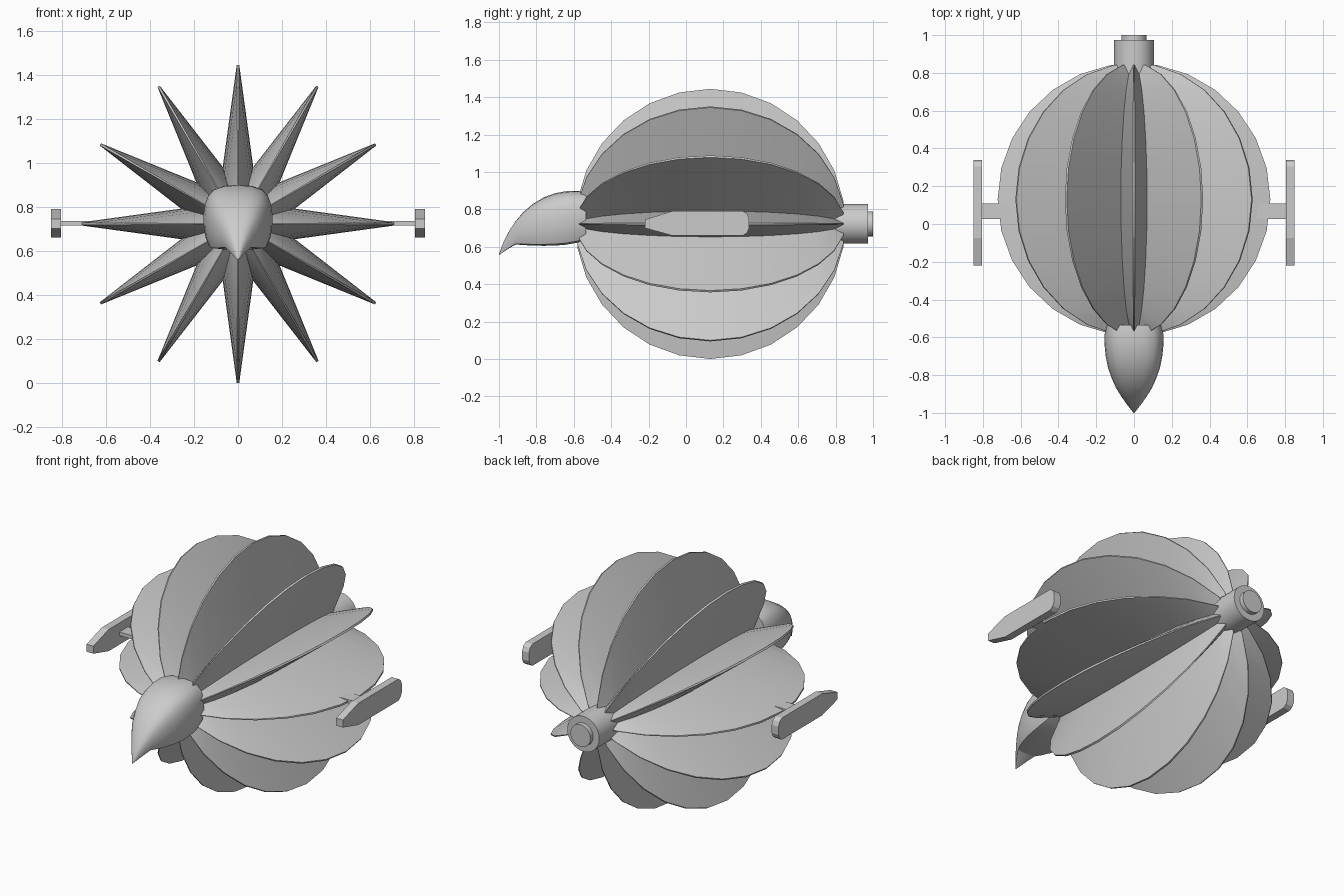
import bpy, bmesh
from math import sin, cos, pi, radians

if "Cube" in bpy.data.objects:
    bpy.data.objects.remove(bpy.data.objects["Cube"])

CZ, CY, R = 0.722, 0.13, 0.722      # body centre and ridge radius


def make(name, verts, faces, smooth=True):
    me = bpy.data.meshes.new(name)
    me.from_pydata(verts, [], faces)
    bm = bmesh.new()
    bm.from_mesh(me)
    bmesh.ops.remove_doubles(bm, verts=bm.verts, dist=1e-5)
    bmesh.ops.recalc_face_normals(bm, faces=bm.faces)
    bm.to_mesh(me)
    bm.free()
    ob = bpy.data.objects.new(name, me)
    bpy.context.collection.objects.link(ob)
    if smooth:
        bpy.ops.object.select_all(action='DESELECT')
        bpy.context.view_layer.objects.active = ob
        ob.select_set(True)
        bpy.ops.object.shade_smooth_by_angle(angle=radians(30))
    return ob


def loft(name, rings, smooth=True):
    """Skin equal-length closed rings and cap both ends."""
    n = len(rings[0])
    verts = [v for r in rings for v in r]
    faces = [(i * n + j, i * n + (j + 1) % n, (i + 1) * n + (j + 1) % n, (i + 1) * n + j)
             for i in range(len(rings) - 1) for j in range(n)]
    faces += [tuple(range(n)), tuple(range(len(verts) - n, len(verts)))]
    return make(name, verts, faces, smooth)


def circle(y, r, n=32):
    return [(r * cos(2 * pi * k / n), y, CZ + r * sin(2 * pi * k / n)) for k in range(n)]


def prism(name, x0, x1, outline):
    return loft(name, [[(x, y, z) for y, z in outline] for x in (x0, x1)], False)


# star-shaped body: twelve thin fins, narrow flat ridges, deep valleys
rings = []
for i in range(13):
    t = radians(10 + 160 * i / 12)
    s, y = sin(t), CY - R * cos(t)
    ring = []
    for k in range(12):
        a = k * pi / 6
        for da, r in ((-0.008, R), (0.008, R), (pi / 12, 0.268)):
            ring.append((r * s * cos(a + da), y, CZ + r * s * sin(a + da)))
    rings.append(ring)
loft("finned_body", rings)

# hooked beak-like nose: (y, half width, top z, bottom z)
stations = [(-0.535, 0.150, 0.893, 0.640), (-0.58, 0.155, 0.899, 0.622),
            (-0.64, 0.156, 0.897, 0.611), (-0.70, 0.150, 0.886, 0.606),
            (-0.76, 0.138, 0.864, 0.605), (-0.82, 0.117, 0.828, 0.606),
            (-0.87, 0.094, 0.785, 0.609), (-0.91, 0.069, 0.738, 0.612),
            (-0.945, 0.045, 0.685, 0.592), (-0.975, 0.022, 0.628, 0.572),
            (-1.0, 0.002, 0.560, 0.555)]
half = [(0.45, 0.0), (0.84, 0.03), (0.95, 0.18), (1.0, 0.38), (1.0, 0.55), (0.96, 0.70),
        (0.87, 0.83), (0.70, 0.93), (0.40, 0.985)]
section = [(0, 0)] + half + [(0, 1)] + [(-x, z) for x, z in reversed(half)]
loft("nose", [[(w * x, y, zb + (zt - zb) * z) for x, z in section]
              for y, w, zt, zb in stations])

# rear pipe with a smaller end plug
loft("rear_pipe", [circle(0.70, 0.106), circle(0.973, 0.106)])
loft("rear_plug", [circle(0.95, 0.066), circle(1.0, 0.066)])

# side pods on short struts
pod = [(-0.22, 0.70), (-0.075, 0.66), (0.305, 0.66), (0.327, 0.675), (0.338, 0.70),
       (0.338, 0.75), (0.327, 0.775), (0.305, 0.79), (-0.075, 0.79), (-0.22, 0.745)]
strut = [(0.027, 0.714), (0.108, 0.714), (0.108, 0.736), (0.027, 0.736)]
for side, sx in (("left", -1), ("right", 1)):
    prism(side + "_pod", sx * 0.805, sx * 0.85, pod)
    prism(side + "_strut", sx * 0.60, sx * 0.81, strut)
